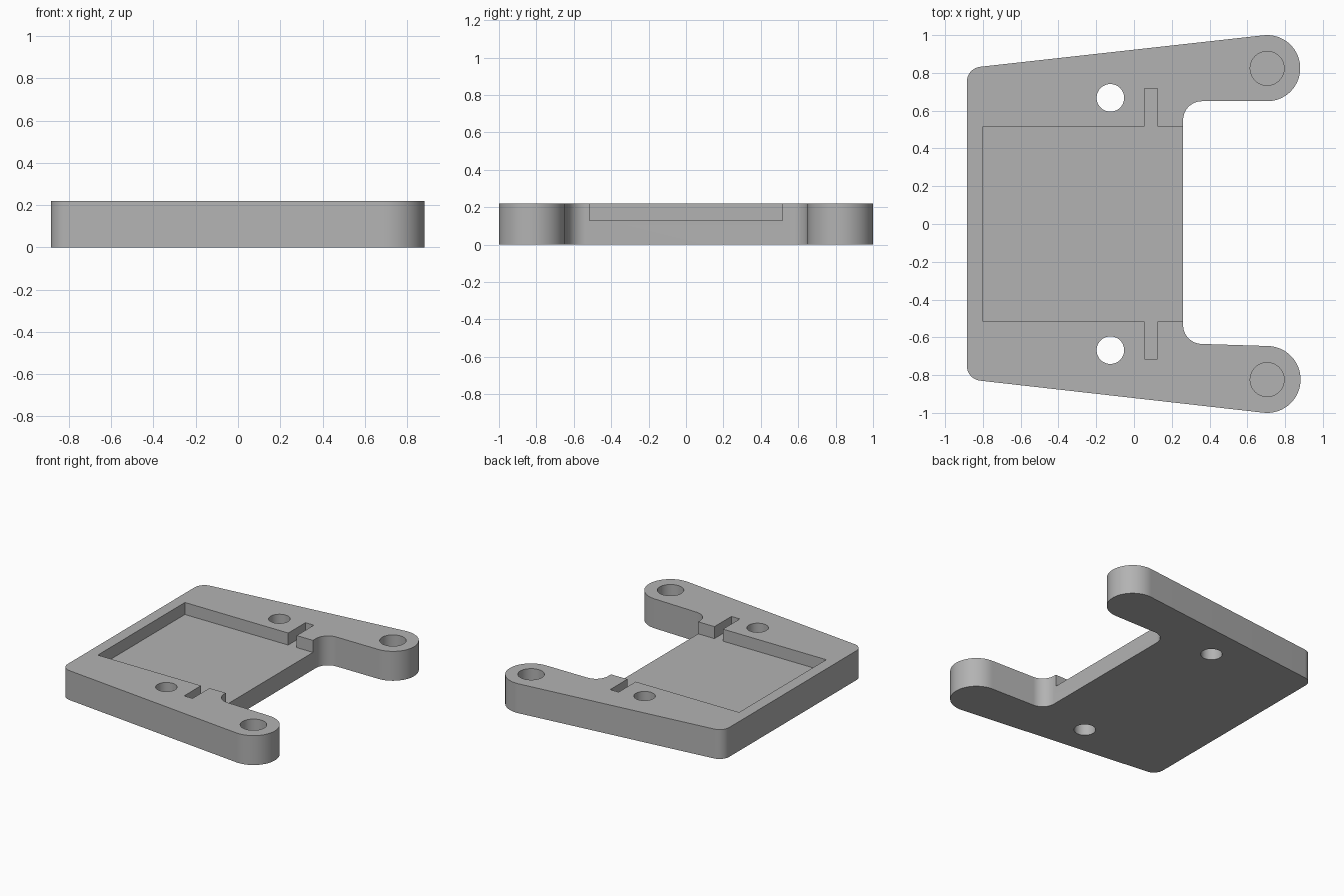
import bpy, bmesh
from math import cos, sin, radians

if "Cube" in bpy.data.objects:
    bpy.data.objects.remove(bpy.data.objects["Cube"])

HEIGHT = 0.22
POCKET_FLOOR = 0.13
HOLE_FLOOR = 0.05

grey = bpy.data.materials.new("plain grey")
grey.use_nodes = True
colour = (0.45, 0.45, 0.45, 1)
grey.diffuse_color = colour
grey.node_tree.nodes["Principled BSDF"].inputs["Base Color"].default_value = colour


def arc(cx, cy, r, start, end, steps=20):
    angles = [radians(start + (end - start) * i / steps) for i in range(steps + 1)]
    return [(cx + r * cos(a), cy + r * sin(a)) for a in angles]


def prism(name, outline, z0, z1):
    bm = bmesh.new()
    face = bm.faces.new([bm.verts.new((x, y, z0)) for x, y in outline])
    top = bmesh.ops.extrude_face_region(bm, geom=[face])["geom"]
    verts = [v for v in top if isinstance(v, bmesh.types.BMVert)]
    bmesh.ops.translate(bm, verts=verts, vec=(0, 0, z1 - z0))
    bmesh.ops.recalc_face_normals(bm, faces=bm.faces)
    mesh = bpy.data.meshes.new(name)
    bm.to_mesh(mesh)
    bm.free()
    mesh.materials.append(grey)
    obj = bpy.data.objects.new(name, mesh)
    bpy.context.collection.objects.link(obj)
    return obj


def disc(cx, cy, r):
    return arc(cx, cy, r, 0, 360, 48)[:-1]


# Plate with two rounded arms, outlined counter-clockwise
outline = (arc(0.705, -0.823, 0.177, -96.4, 88, 40)      # front arm end
           + arc(0.36, -0.535, 0.1, 268, 180)            # front inner fillet
           + arc(0.36, 0.55, 0.1, 180, 90)               # back inner fillet
           + arc(0.705, 0.825, 0.175, -90, 96.4, 40)     # back arm end
           + arc(-0.805, 0.753, 0.08, 96.4, 180)         # left corners
           + arc(-0.805, -0.75, 0.08, 180, 263.6))
plate = prism("bracket_plate", outline, 0, HEIGHT)

# Shallow pocket, open on the right, with a cross slot on both sides
pocket = [(-0.8, -0.515), (0.055, -0.515), (0.055, -0.715), (0.125, -0.715),
          (0.125, -0.515), (0.4, -0.515), (0.4, 0.515), (0.125, 0.515),
          (0.125, 0.718), (0.055, 0.718), (0.055, 0.515), (-0.8, 0.515)]
cutters = [prism("pocket_cutter", pocket, POCKET_FLOOR, HEIGHT + 0.1)]

# Through holes beside the pocket and blind holes in the arm ends
for side in (1, -1):
    cutters.append(prism("through_hole_cutter", disc(-0.125, side * 0.668, 0.073),
                         -0.1, HEIGHT + 0.1))
    cutters.append(prism("blind_hole_cutter", disc(0.705, side * 0.824, 0.09),
                         HOLE_FLOOR, HEIGHT + 0.1))

bpy.ops.object.select_all(action='DESELECT')
bpy.context.view_layer.objects.active = plate
plate.select_set(True)
for cutter in cutters:
    cutter.hide_render = True
    cut = plate.modifiers.new("cut", 'BOOLEAN')
    cut.operation = 'DIFFERENCE'
    cut.solver = 'EXACT'
    cut.object = cutter
    bpy.ops.object.modifier_apply(modifier=cut.name)
    bpy.data.objects.remove(cutter)

bpy.ops.object.shade_smooth_by_angle(angle=radians(30))
